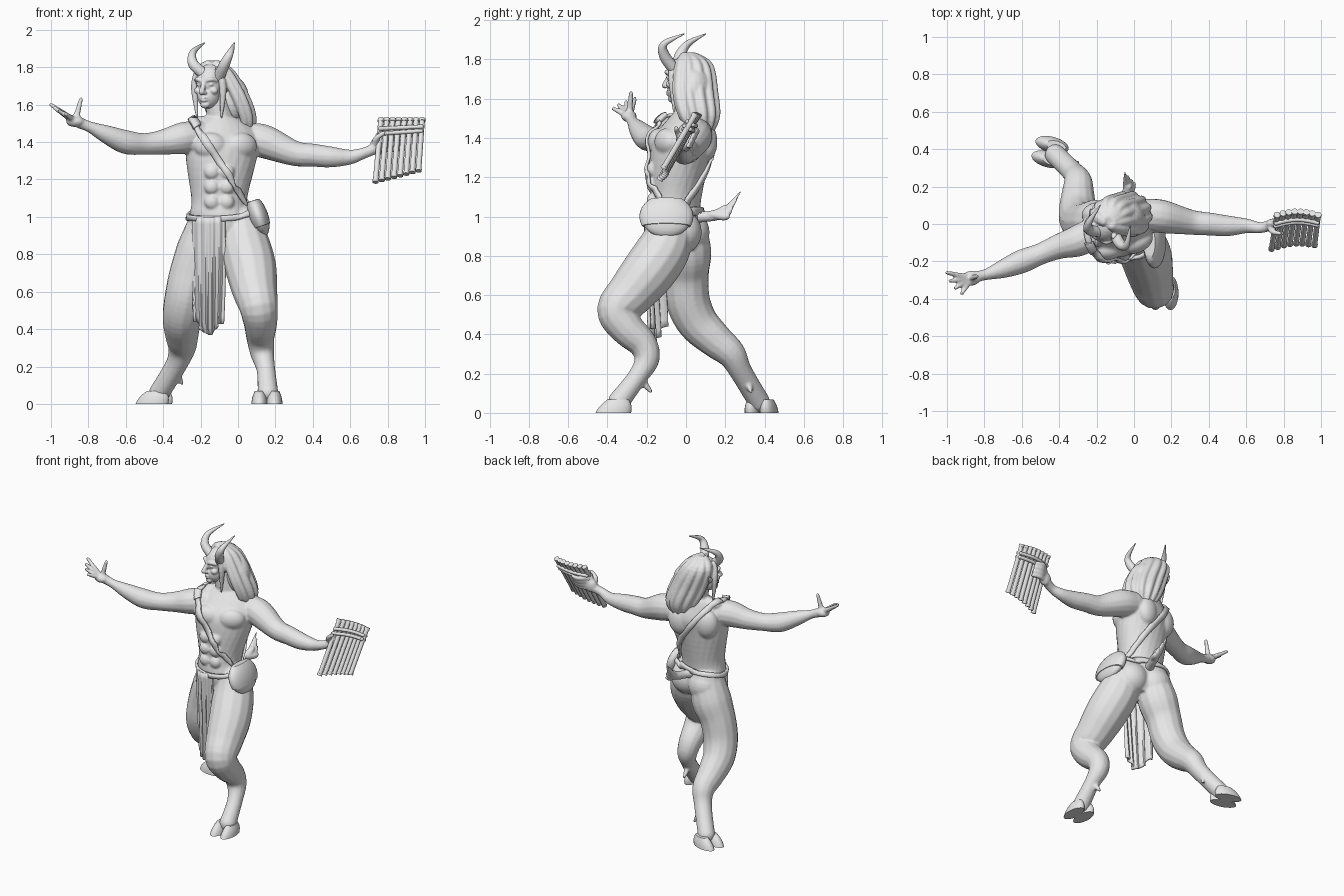
import bpy, bmesh
from math import sin, cos, pi, tau, radians
from mathutils import Vector, Matrix

if "Cube" in bpy.data.objects:
    bpy.data.objects.remove(bpy.data.objects["Cube"])

grey = (.8, .8, .8, 1)
clay = bpy.data.materials.new("light_grey_clay")
clay.use_nodes = True
clay.diffuse_color = grey
clay.node_tree.nodes["Principled BSDF"].inputs["Base Color"].default_value = grey
SIDES = (-1, 1)


def place(location, yaw=0):
    return Matrix.Translation(location) @ Matrix.Rotation(radians(yaw), 4, 'Z')


WORLD = place((0, 0, 0))


def finish(bm, name, voxel=0, smoothing=2):
    """Turn a bmesh into a named object, optionally fused into one skin."""
    bmesh.ops.recalc_face_normals(bm, faces=bm.faces)
    mesh = bpy.data.meshes.new(name)
    bm.to_mesh(mesh)
    bm.free()
    mesh.materials.append(clay)
    mesh.shade_smooth()
    thing = bpy.data.objects.new(name, mesh)
    bpy.context.collection.objects.link(thing)
    if voxel:
        fuse = thing.modifiers.new("fuse", 'REMESH')
        fuse.mode = 'VOXEL'
        fuse.voxel_size = voxel
        fuse.use_smooth_shade = True
        thing.modifiers.new("soften", 'SMOOTH').iterations = smoothing
    else:
        mesh.set_sharp_from_angle(angle=radians(40))
    return thing


def ball(bm, location, size, frame=WORLD, yaw=0):
    matrix = frame @ place(location, yaw) @ Matrix.Diagonal((*size, 1))
    return bmesh.ops.create_uvsphere(bm, u_segments=24, v_segments=14, radius=1, matrix=matrix)['verts']


def ellipse(frame, width, depth, count=24):
    angles = [tau * k / count for k in range(count)]
    return [frame @ Vector((width * cos(a), depth * sin(a), 0)) for a in angles]


def loft(bm, rings):
    loops = [[bm.verts.new(point) for point in ring] for ring in rings]
    for low, high in zip(loops, loops[1:]):
        for i in range(len(low)):
            bm.faces.new((low[i - 1], low[i], high[i], high[i - 1]))
    bm.faces.new(loops[0][::-1])
    bm.faces.new(loops[-1])


def spline(points, steps=5):
    """Smooth path through points of any dimension."""
    p = [Vector(q) for q in points]
    p = [p[0], *p, p[-1]]
    path = []
    for a, b, c, d in zip(p, p[1:], p[2:], p[3:]):
        for k in range(steps):
            t = k / steps
            path.append(b + ((c - a) * t + (2 * a - 5 * b + 4 * c - d) * t * t
                             + (3 * b - a - 3 * c + d) * t ** 3) / 2)
    return path + [p[-1]]


def tube(bm, points, frame=WORLD, steps=5, round_ends=True):
    """Tapered limb through (x, y, z, radius) points."""
    path = spline(points, steps)
    centres = [frame @ q.to_3d() for q in path]
    rings, side, before = [], None, None
    for i, centre in enumerate(centres):
        ahead, behind = centres[min(i + 1, len(centres) - 1)], centres[max(i - 1, 0)]
        along = (ahead - behind).normalized()
        side = before.rotation_difference(along) @ side if before else along.orthogonal().normalized()
        before, up = along, along.cross(side)
        turn = Matrix((side, up, along)).transposed().to_4x4()
        rings.append(ellipse(Matrix.Translation(centre) @ turn, path[i].w, path[i].w, 14))
    loft(bm, rings)
    if round_ends:
        for end in (0, -1):
            ball(bm, centres[end], [path[end].w] * 3)


# Torso rings: height, centre x, centre y, half width, half depth, yaw
body = bmesh.new()
torso = [(.83, -.08, -.05, .1, .09, -20), (.9, -.08, -.05, .16, .12, -20), (1, -.1, -.06, .16, .13, -15),
         (1.1, -.1, -.05, .15, .13, -5), (1.3, -.09, -.03, .19, .15, 12), (1.4, -.08, -.01, .2, .15, 18),
         (1.48, -.08, .01, .17, .11, 18), (1.53, -.09, .02, .1, .08, 18)]
loft(body, [ellipse(place((x, y, z), yaw), width, depth) for z, x, y, width, depth, yaw in spline(torso)])
tube(body, [(-.08, .02, 1.46, .08), (-.12, 0, 1.64, .06)])

# Chest, back, stomach and seat muscles
chest = place((-.09, -.02, 0), 14)
belly = place((-.1, -.04, 0))
for s in SIDES:
    ball(body, (s * .085, -.1, 1.38), (.09, .057, .07), chest, s * 12)
    ball(body, (s * .09, .1, 1.38), (.08, .06, .1), chest)
    ball(body, (s * .08, .04, 1.5), (.09, .05, .04), chest)
    ball(body, (-.08 + s * .08, -s * .02, .92), (.11, .1, .11))
    for row in range(3):
        ball(body, (s * .04, -.13, 1.08 + row * .08), (.04, .03, .04), belly)

# Arms
tube(body, [(-.22, -.05, 1.43, .085), (-.3, -.09, 1.42, .085), (-.4, -.12, 1.4, .068), (-.5, -.16, 1.39, .058),
            (-.6, -.2, 1.4, .064), (-.7, -.24, 1.44, .05), (-.79, -.27, 1.48, .03), (-.84, -.28, 1.5, .03)])
tube(body, [(.06, .05, 1.42, .085), (.15, .04, 1.4, .09), (.3, .01, 1.34, .068), (.4, 0, 1.33, .062),
            (.5, -.01, 1.32, .056), (.6, -.01, 1.32, .04), (.67, -.02, 1.34, .03), (.72, -.01, 1.36, .03)])

# Open right hand with fanned fingers
palm = Vector((-.87, -.29, 1.51))
ball(body, palm, (.05, .04, .03))
first, last = Vector((-1, -.26, 1.6)), Vector((-.92, -.37, 1.55))
tips = [first.lerp(last, i / 3) + Vector((-.01, -.01, 0)) * sin(pi * i / 3) for i in range(4)]
for tip in tips + [Vector((-.84, -.28, 1.63))]:
    tube(body, [(*palm, .02), (*palm.lerp(tip, .4), .016), (*tip, .011)])

# Left hand wrapped behind the pipes, thumb in front
ball(body, (.75, 0, 1.38), (.045, .03, .05))
for i in range(4):
    z, y = 1.36 + .025 * i, .02 + .012 * i
    tube(body, [(.75, 0, z, .017), (.81, y, z, .015), (.86, y - .01, z, .012)])
tube(body, [(.73, -.01, 1.38, .02), (.74, -.04, 1.42, .016), (.78, -.05, 1.45, .012)])

# Goat legs with small spurs
tube(body, [(.02, -.07, .96, .11), (.04, -.11, .84, .135), (.07, -.19, .72, .137), (.09, -.28, .61, .122),
            (.11, -.35, .52, .105), (.12, -.3, .43, .09), (.12, -.22, .35, .075), (.13, -.2, .27, .064),
            (.15, -.25, .18, .05), (.16, -.34, .06, .056)])
tube(body, [(-.16, -.01, .96, .11), (-.2, 0, .82, .13), (-.25, 0, .7, .117), (-.28, .01, .57, .113),
            (-.3, .06, .46, .105), (-.3, .15, .37, .09), (-.3, .23, .3, .075), (-.33, .28, .21, .058),
            (-.42, .37, .06, .056)])
tube(body, [(.14, -.23, .17, .025), (.14, -.18, .11, .01)])
tube(body, [(-.33, .31, .17, .025), (-.3, .33, .11, .01)])
skin = finish(body, "body", .008, 3)

# Cloven hooves, two toes each
for name, spot, yaw in (("left_hoof", (.155, -.37, 0), 0), ("right_hoof", (-.45, .385, 0), -105)):
    bm = bmesh.new()
    for s in SIDES:
        rings = []
        for step in range(5):
            shrink = 1 - .4 * (step / 4) ** 2
            toe = place(spot, yaw) @ place((s * .04, .006 * step, .017 * step))
            rings.append(ellipse(toe, .043 * shrink, .09 * shrink))
        loft(bm, rings)
    finish(bm, name)

# Head: skull, jaw, chin and lips, then nose, brows, eyes, cheeks and pointed ears
face = place((-.14, 0, 1.69), -27)
bm = bmesh.new()
ball(bm, (0, 0, .03), (.08, .1, .1), face)
ball(bm, (0, -.035, -.045), (.06, .066, .066), face)
ball(bm, (0, -.08, -.09), (.027, .02, .02), face)
for lip in (-.055, -.068):
    ball(bm, (0, -.097, lip), (.022, .012, .006), face)
tube(bm, [(0, -.09, .035, .011), (0, -.12, -.022, .016)], face)
for s in SIDES:
    tube(bm, [(s * .01, -.094, .034, .01), (s * .04, -.09, .046, .012), (s * .06, -.066, .04, .01)], face)
    ball(bm, (s * .034, -.082, .018), (.016, .012, .01), face)
    ball(bm, (s * .046, -.066, -.016), (.024, .024, .02), face)
    ball(bm, (s * .013, -.106, -.026), (.01, .01, .01), face)
    tube(bm, [(s * .07, 0, -.01, .02), (s * .1, .01, .01, .017), (s * .12, .03, .04, .004)], face)
finish(bm, "head", .005)

# Horns
horns = {"left_horn": [(-.1, -.06, 1.75), (-.07, -.11, 1.82), (-.04, -.11, 1.88), (-.02, -.01, 1.93)],
         "right_horn": [(-.19, -.04, 1.77), (-.24, -.03, 1.82), (-.24, .01, 1.88), (-.18, .1, 1.93)]}
for name, points in horns.items():
    bm = bmesh.new()
    tube(bm, [(*p, r) for p, r in zip(points, (.03, .028, .018, .003))], steps=8)
    finish(bm, name)

# Long hair swept back and to the left
bm = bmesh.new()
ball(bm, (0, .035, .045), (.096, .1, .1), face)
ball(bm, (.06, .09, -.06), (.11, .085, .13), face)
# Each strand runs crown to tip: sideways drift, backward drift, spread, height, thickness
flow = [(0, .01, .03, .125, .022), (0, .03, .09, .075, .024), (.05, .06, .11, -.06, .025),
        (.08, .1, .1, -.18, .022), (.08, .12, .06, -.27, .005)]
for i in range(17):
    angle = radians(14 * (i - 8))
    lift = .9 + .12 * (i % 2)
    tube(bm, [(drift + spread * sin(angle) * lift, back + spread * cos(angle) * lift, z, thick)
              for drift, back, spread, z, thick in flow], face)
for s in SIDES:
    tube(bm, [(s * .06, -.045, .1, .016), (s * .085, -.035, 0, .02), (s * .07, -.03, -.18, .004)], face)
finish(bm, "hair", .006, 1)

# Tail with a tuft
bm = bmesh.new()
tube(bm, [(-.09, .04, 1, .035), (-.06, .1, 1, .027), (-.04, .16, 1.01, .028), (-.03, .2, 1.04, .02)])
for i in range(4):
    tube(bm, [(-.04, .13, 1.01, .02), (-.04 + .01 * i, .2, 1.03 - .01 * i, .02),
              (-.05 + .02 * i, .28 - .02 * i, 1.13 - .04 * i, .003)])
finish(bm, "tail", .006, 1)


def band(name, centre, across, forward, half, thick, start=0, end=360):
    """Strip around a tilted ellipse, laid on the body."""
    centre, across, forward = Vector(centre), Vector(across), Vector(forward)
    bm = bmesh.new()
    rows = []
    for k in range(65):
        a = radians(start + (end - start) * k / 64)
        out = across * cos(a) + forward * sin(a)
        along = forward * cos(a) - across * sin(a)
        edge = along.cross(out).normalized() * half
        rows.append([bm.verts.new(centre + out + edge * f) for f in (-1, 0, 1)])
    for a, b in zip(rows, rows[1:]):
        for j in (0, 1):
            bm.faces.new((a[j], a[j + 1], b[j + 1], b[j]))
    strip = finish(bm, name)
    wrap = strip.modifiers.new("wrap", 'SHRINKWRAP')
    wrap.target, wrap.offset, wrap.wrap_mode = skin, thick * .6, 'OUTSIDE_SURFACE'
    solid = strip.modifiers.new("thickness", 'SOLIDIFY')
    solid.thickness, solid.offset = thick, 0


# Belt, shoulder strap and buckle
band("belt", (-.1, -.06, 1.01), (.18, 0, .01), (0, .15, .02), .016, .016)
strap = (-.08, -.04, 1.29), (-.17, 0, .24), (0, -.17, -.02)
band("shoulder_strap", *strap, .02, .014)
band("strap_buckle", *strap, .03, .026, 20, 34)

# Hip bag with a flap
bag_frame = place((.11, -.1, 1)) @ Matrix.Rotation(radians(-18), 4, 'Y')
for name, grow, bottom in (("hip_bag", 1, -1), ("bag_flap", 1.06, -.45)):
    bm = bmesh.new()
    for v in ball(bm, (0, 0, 0), (1, 1, 1)):
        x, y, z = v.co
        v.co = bag_frame @ (grow * Vector((x * .05, y * .13, min(max(z, bottom), .8) * .11)))
    finish(bm, name)

# Pleated loincloth with a pointed hem
bm = bmesh.new()
bmesh.ops.create_grid(bm, x_segments=40, y_segments=16, size=.5)
for v in bm.verts:
    u, drop = v.co.x + .5, v.co.y + .5
    hem = .44 - .08 * (1 - abs(2 * u - 1)) + .01 * sin(17 * u)
    pleat = (.004 + .01 * drop) * sin(9 * pi * u)
    bulge = (.045 - .015 * drop) * sin(pi * u)
    v.co = (-.245 + .175 * u + .03 * drop ** 2 * (.5 - u),
            -.125 - .075 * u - bulge + pleat + .02 * drop, 1 + (hem - 1) * drop)
cloth = finish(bm, "loincloth")
cloth.modifiers.new("thickness", 'SOLIDIFY').thickness = .012

# Pan pipes: eight tubes with rims, tied by two bands
bm = bmesh.new()
pipes = []
for i in range(8):
    u = i / 7
    bow = .018 * sin(pi * u)
    low = Vector((.735 + .23 * u, -.135 + .02 * u + bow, 1.185 + .06 * u))
    top = Vector((.765 + .22 * u, .05 + bow, 1.525))
    pipes.append((low, top))
    for start, end, radius in ((0, 1, .0145), (0, .04, .017), (.95, 1, .0175)):
        tube(bm, [(*low.lerp(top, f), radius) for f in (start, end)], steps=1, round_ends=False)
finish(bm, "pan_pipes")
bm = bmesh.new()
for height in (.74, .82):
    for s in SIDES:
        push = Vector((0, .014, -.008)) * s
        tube(bm, [(*(low.lerp(top, height) + push), .011) for low, top in pipes], steps=3)
finish(bm, "pipe_bands")
